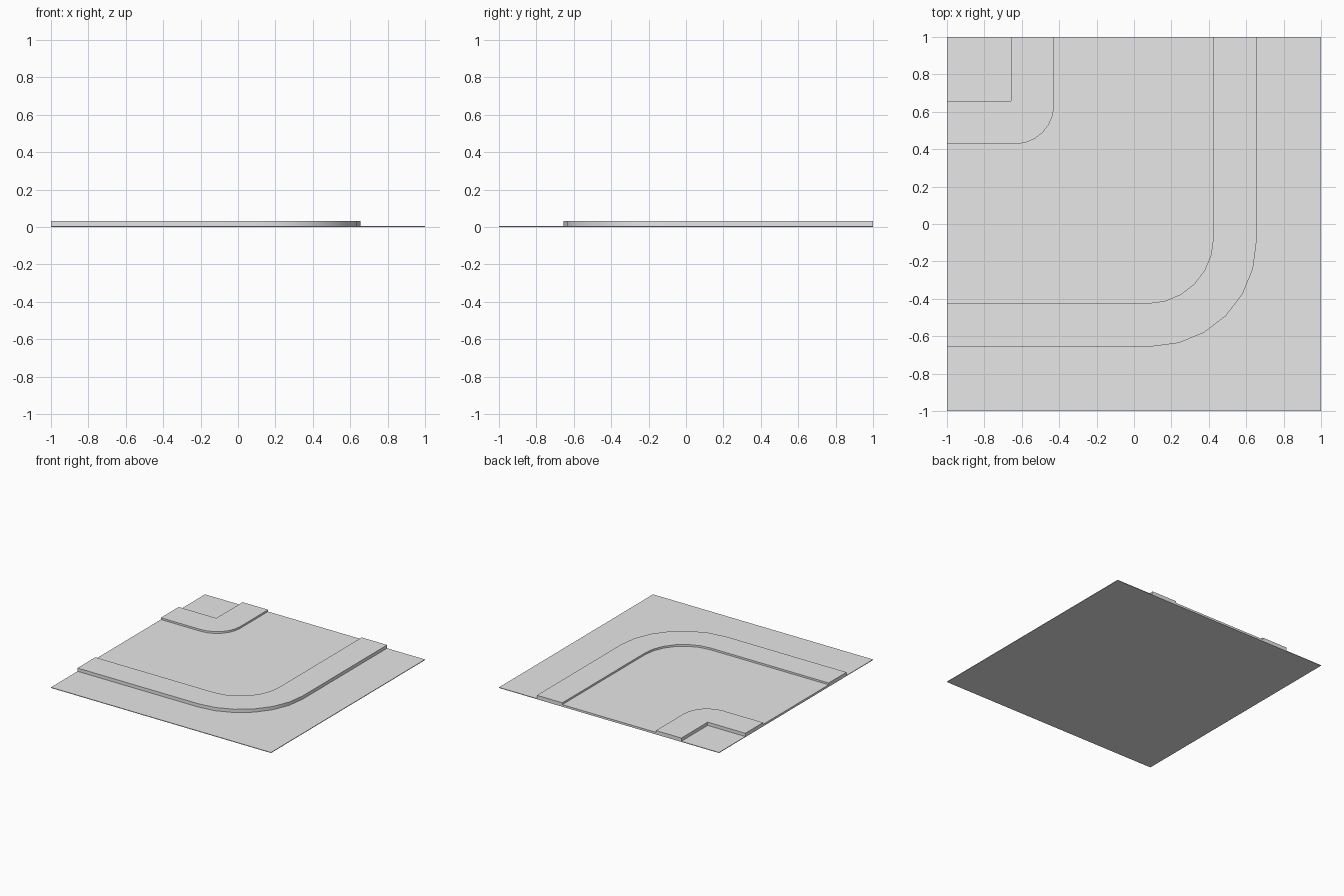
import bpy, bmesh, math

cube = bpy.data.objects.get("Cube")
if cube:
    bpy.data.objects.remove(cube, do_unlink=True)

grey = bpy.data.materials.new("light_grey")
grey.use_nodes = True
grey.diffuse_color = (0.8, 0.8, 0.8, 1)
grey.node_tree.nodes["Principled BSDF"].inputs["Base Color"].default_value = (0.8, 0.8, 0.8, 1)

STEPS = 6
GROUND_TOP = 0.005
ROAD_TOP = 0.017
KERB_TOP = 0.032


def bend(edge, radius):
    """Path from the -x side round the corner to the +y side."""
    c = edge - radius
    pts = [(-1, -edge)]
    for i in range(STEPS + 1):
        a = math.radians(-90 + 90 * i / STEPS)
        pts.append((c + radius * math.cos(a), -c + radius * math.sin(a)))
    return pts + [(edge, 1)]


def slab(name, outline, bottom, top):
    """Extrude a flat outline upwards into a closed slab."""
    bm = bmesh.new()
    face = bm.faces.new([bm.verts.new((x, y, bottom)) for x, y in outline])
    walls = bmesh.ops.extrude_face_region(bm, geom=[face], use_keep_orig=True)
    raised = [v for v in walls["geom"] if isinstance(v, bmesh.types.BMVert)]
    bmesh.ops.translate(bm, verts=raised, vec=(0, 0, top - bottom))
    bmesh.ops.recalc_face_normals(bm, faces=bm.faces)
    mesh = bpy.data.meshes.new(name)
    bm.to_mesh(mesh)
    bm.free()
    mesh.materials.append(grey)
    obj = bpy.data.objects.new(name, mesh)
    bpy.context.collection.objects.link(obj)
    bpy.ops.object.select_all(action='DESELECT')
    obj.select_set(True)
    bpy.context.view_layer.objects.active = obj
    bpy.ops.object.shade_smooth_by_angle(angle=math.radians(30))


# Edges of the pavements, from the outside of the bend inwards
outer_edge = bend(0.655, 0.56)
outer_kerb = bend(0.424, 0.35)
inner_kerb = bend(-0.427, 0.21)
inner_edge = [(-1, 0.658), (-0.658, 0.658), (-0.658, 1)]

# Square ground sheet
slab("ground", [(-1, -1), (1, -1), (1, 1), (-1, 1)], 0, GROUND_TOP)

# Road and the two raised pavements beside it
slab("road", outer_kerb + inner_kerb[::-1], 0.002, ROAD_TOP)
slab("outer_pavement", outer_edge + outer_kerb[::-1], 0.002, KERB_TOP)
slab("inner_pavement", inner_kerb + inner_edge[::-1], 0.002, KERB_TOP)
